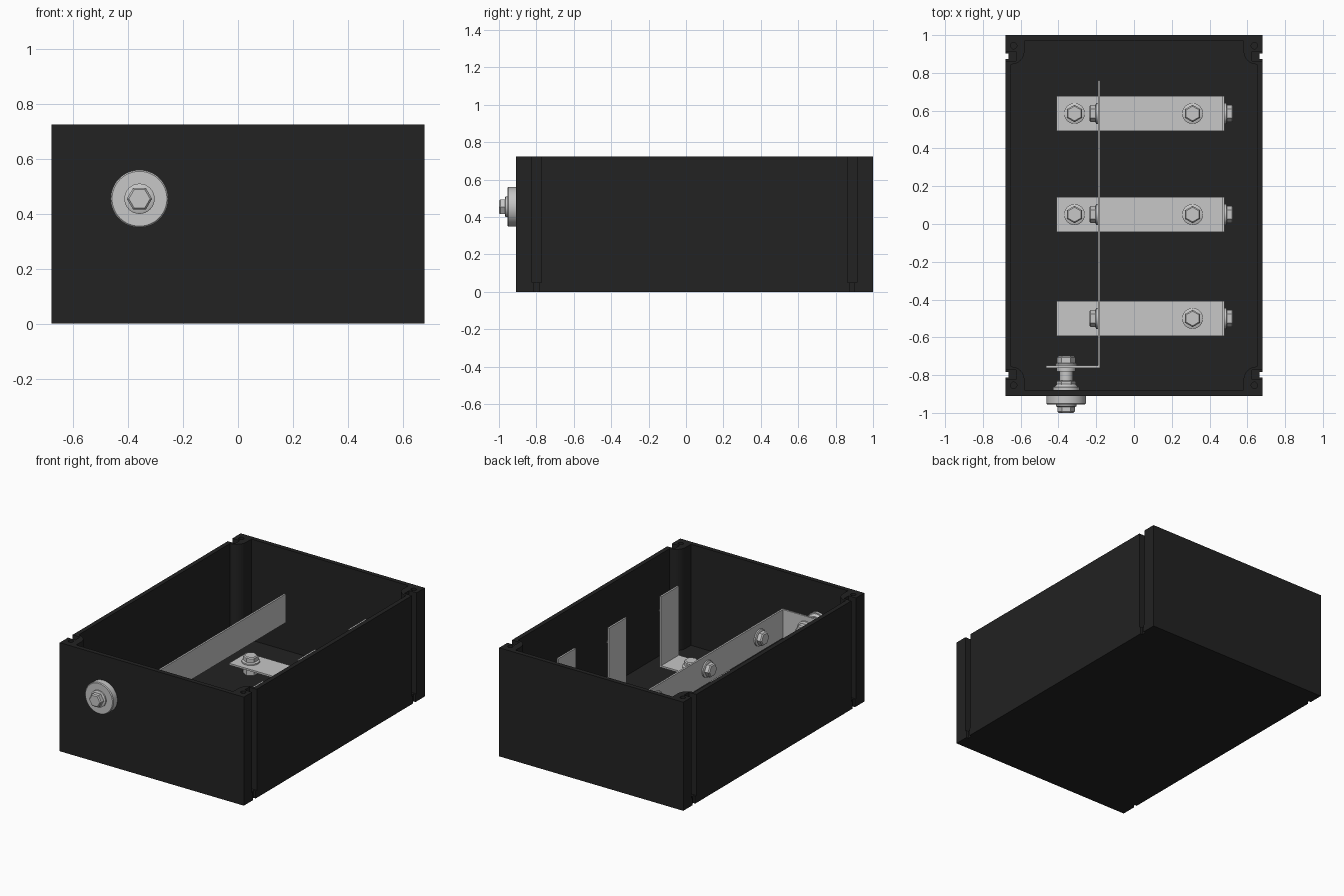
import bpy, bmesh, math
from mathutils import Vector, Matrix

cube = bpy.data.objects.get("Cube")
if cube:
    bpy.data.objects.remove(cube, do_unlink=True)


def material(name, level, rough, metal=0.0):
    m = bpy.data.materials.new(name)
    m.use_nodes = True
    colour = (level, level, level, 1)
    m.diffuse_color = colour
    node = next(n for n in m.node_tree.nodes if n.type == 'BSDF_PRINCIPLED')
    node.inputs["Base Color"].default_value = colour
    node.inputs["Roughness"].default_value = rough
    return m


black = material("black plastic", 0.016, 0.6)
steel = material("light steel", 0.57, 0.5)


def finish(name, bm, mat):
    bmesh.ops.recalc_face_normals(bm, faces=bm.faces)
    mesh = bpy.data.meshes.new(name)
    bm.to_mesh(mesh)
    bm.free()
    mesh.materials.append(mat)
    ob = bpy.data.objects.new(name, mesh)
    bpy.context.collection.objects.link(ob)
    return ob


def prism(name, outline, low, high, mat, axis='Z'):
    """Extrude a 2D outline along z (xy outline) or y (xz outline)."""
    bm = bmesh.new()
    if axis == 'Z':
        pts, move = [(a, b, low) for a, b in outline], (0, 0, high - low)
    else:
        pts, move = [(a, low, b) for a, b in outline], (0, high - low, 0)
    face = bm.faces.new([bm.verts.new(p) for p in pts])
    new = bmesh.ops.extrude_face_region(bm, geom=[face])["geom"]
    bmesh.ops.translate(bm, vec=move, verts=[v for v in new if isinstance(v, bmesh.types.BMVert)])
    return finish(name, bm, mat)


def rect(x0, x1, y0, y1):
    return [(x0, y0), (x1, y0), (x1, y1), (x0, y1)]


def circle(x, y, r, n=20):
    return [(x + r * math.cos(i * math.tau / n), y + r * math.sin(i * math.tau / n)) for i in range(n)]


def turned(name, rings, sides, place, direction, phase=0.0):
    """Stack rings of (radius, height) along a direction."""
    bm = bmesh.new()
    loops = []
    for r, h in rings:
        loops.append([bm.verts.new((r * math.cos(phase + i * math.tau / sides),
                                    r * math.sin(phase + i * math.tau / sides), h))
                      for i in range(sides)])
    for a, b in zip(loops, loops[1:]):
        for i in range(sides):
            j = (i + 1) % sides
            bm.faces.new((a[i], a[j], b[j], b[i]))
    bm.faces.new(loops[0])
    bm.faces.new(loops[-1])
    turn = Vector(direction).to_track_quat('Z', 'Y').to_matrix().to_4x4()
    bm.transform(Matrix.Translation(place) @ turn)
    ob = finish(name, bm, steel)
    if sides > 6:
        for o in bpy.context.selected_objects:
            o.select_set(False)
        ob.select_set(True)
        bpy.context.view_layer.objects.active = ob
        bpy.ops.object.shade_smooth_by_angle(angle=math.radians(35))
    return ob


def bolt(name, place, direction, phase=0.0, size=0.046, height=0.045):
    """Flanged hex head with a chamfered top."""
    turned(name + "_flange", [(size * 1.2, 0), (size * 1.2, 0.009), (size * 1.05, 0.013)],
           32, place, direction)
    turned(name + "_head", [(size, 0.01), (size, height - 0.007), (size * 0.84, height)],
           6, place, direction, phase)


# Open box with corner posts left standing by the cavity outline
X, Y0, Y1, TOP, FLOOR, WALL = 0.68, -0.91, 1.0, 0.725, 0.05, 0.03
MID, HALF = (Y0 + Y1) / 2, (Y1 - Y0) / 2
PX, PY, R = 0.10, 0.155, 0.07
quarter = [(X - WALL, HALF - PY)]
for k in range(9):
    t = math.pi / 2 * k / 8
    quarter.append((X - PX + R - R * math.sin(t), HALF - PY + R - R * math.cos(t)))
quarter.append((X - PX, HALF - WALL))
cavity = []
for sx, sy in ((1, 1), (-1, 1), (-1, -1), (1, -1)):
    part = [(sx * a, MID + sy * b) for a, b in quarter]
    cavity += part if sx * sy > 0 else part[::-1]

box = prism("box_body", rect(-X, X, Y0, Y1), 0, TOP, black)
cutters = [prism("cavity_cutter", cavity, FLOOR, TOP + 0.1, black)]
for sx in (-1, 1):
    for sy in (-1, 1):
        y = MID + sy * 0.843
        hole = circle(sx * 0.637, MID + sy * 0.899, 0.017)
        cutters.append(prism("screw_hole_cutter", hole, TOP - 0.3, TOP + 0.1, black))
        xs = sorted((sx * 0.625, sx * 0.8))
        cutters.append(prism("groove_cutter", rect(*xs, y - 0.025, y + 0.025), FLOOR, TOP + 0.1, black))
        xs = sorted((sx * 0.665, sx * 0.8))
        cutters.append(prism("foot_groove_cutter", rect(*xs, y - 0.014, y + 0.014), -0.1, FLOOR + 0.01, black))

bpy.context.view_layer.objects.active = box
for c in cutters:
    mod = box.modifiers.new("cut", 'BOOLEAN')
    mod.operation = 'DIFFERENCE'
    mod.solver = 'EXACT'
    mod.object = c
    bpy.ops.object.modifier_apply(modifier=mod.name)
    bpy.data.objects.remove(c, do_unlink=True)

# Three angle brackets raised off the floor, with bolts
T = 0.012
BASE, AXIS_Z = 0.112, 0.455
angle = [(-0.41, BASE), (0.48, BASE), (0.48, 0.585), (0.48 - T, 0.585),
         (0.48 - T, BASE + T), (-0.41, BASE + T)]
BAR_X = -0.185
for label, y in (("rear", 0.585), ("middle", 0.05), ("front", -0.5)):
    prism(label + "_bracket", angle, y - 0.093, y + 0.093, steel, 'Y')
    for x in (-0.315, 0.31):
        if label == "front" and x < 0:
            continue
        bolt(label + "_floor_bolt", (x, y, BASE + T), (0, 0, 1), math.pi / 2)
        turned(label + "_floor_nut", [(0.046, 0), (0.046, BASE - FLOOR)], 6,
               (x, y, FLOOR), (0, 0, 1), math.pi / 2)
    bolt(label + "_side_bolt", (0.48, y, AXIS_Z), (1, 0, 0))
    bolt(label + "_bar_bolt", (BAR_X - T / 2, y, AXIS_Z), (-1, 0, 0))

# Long bent bar with a front flange
x0, x1 = BAR_X - T / 2, BAR_X + T / 2
bar = [(-0.465, -0.762), (x1, -0.762), (x1, 0.76), (x0, 0.76),
       (x0, -0.762 + T), (-0.465, -0.762 + T)]
prism("long_bar", bar, 0.355, 0.545, steel)

# Bolt and washers passing through the front wall
BX = -0.359
place, out, inward = (BX, Y0, AXIS_Z), (0, -1, 0), (0, 1, 0)
turned("front_washer", [(0.105, 0), (0.105, 0.04), (0.1, 0.045)], 48, place, out)
bolt("front_bolt", (BX, Y0 - 0.045, AXIS_Z), out)
turned("front_shaft", [(0.035, 0), (0.035, 0.17)], 32, place, inward)
turned("wall_washer", [(0.07, 0.03), (0.07, 0.048)], 32, place, inward)
turned("wall_nut_flange", [(0.062, 0.048), (0.05, 0.062)], 32, place, inward)
turned("wall_nut", [(0.052, 0.055), (0.052, 0.075), (0.045, 0.082)], 6, place, inward)
turned("bar_washer", [(0.05, 0.13), (0.05, 0.148)], 32, place, inward)
bolt("bar_end_nut", (BX, -0.75, AXIS_Z), inward, 0, 0.048, 0.05)
